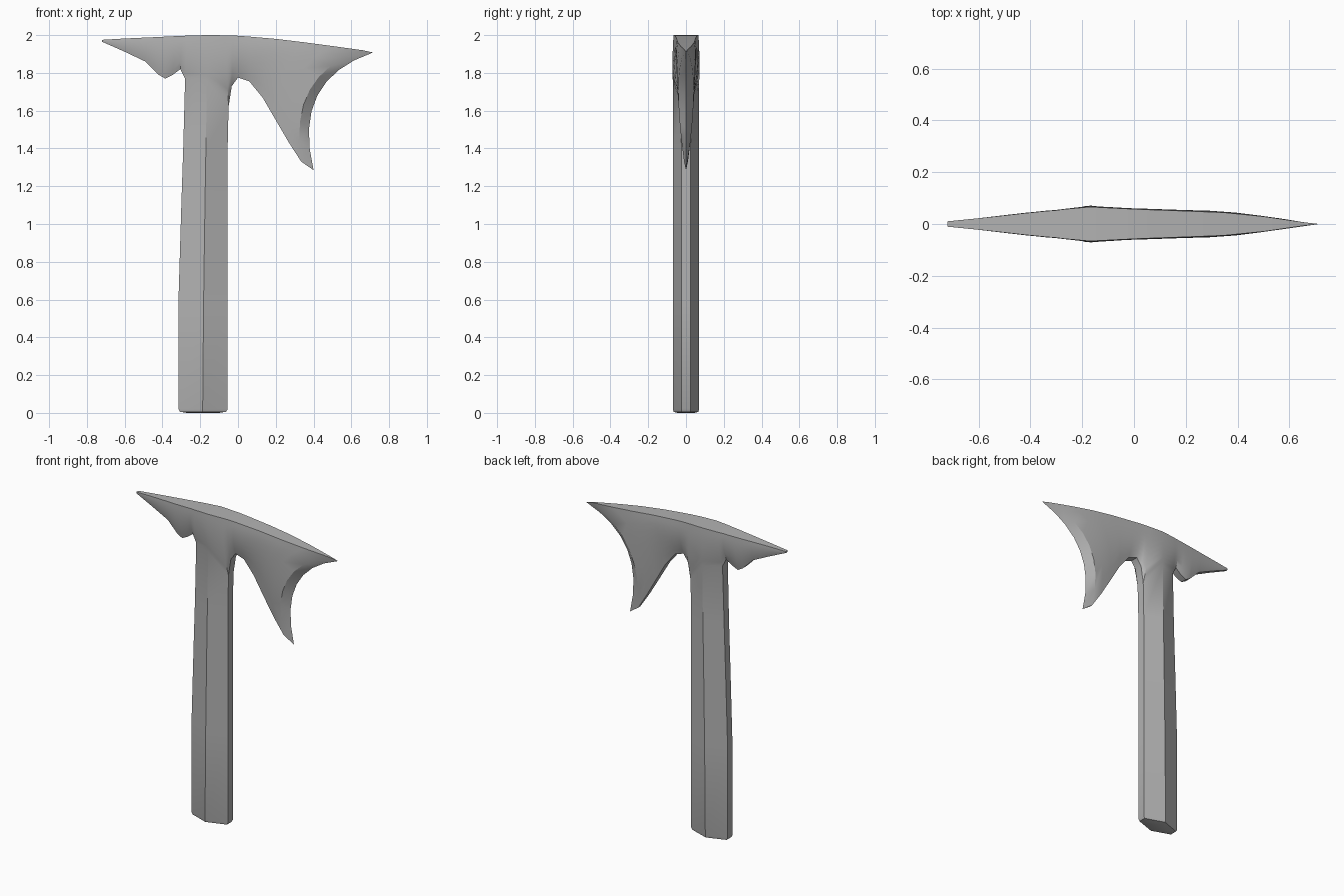
import bpy, bmesh, math
from mathutils import Vector

if "Cube" in bpy.data.objects:
    bpy.data.objects.remove(bpy.data.objects["Cube"])

steel = bpy.data.materials.new("plain grey")
steel.use_nodes = True
GREY = (0.45, 0.45, 0.45, 1)
steel.diffuse_color = GREY
steel.node_tree.nodes["Principled BSDF"].inputs["Base Color"].default_value = GREY

LEVELS = 8


def section(top, mid, bottom):
    """Smooth curve through three (x, half thickness, z) points."""
    a, b, c = Vector(top), Vector(mid), Vector(bottom)
    pts = []
    for k in range(LEVELS + 1):
        t = k / LEVELS
        pts.append(a * (2*t - 1) * (t - 1) + b * 4 * t * (1 - t) + c * t * (2*t - 1))
    return pts


def straight(xt, zt, yt, xb, zb, yb, ym):
    return section((xt, yt, zt), ((xt + xb) / 2, ym, (zt + zb) / 2), (xb, yb, zb))


# Head sections from the beak tip to the neck
head = [
    straight(-.72, 1.975, .01, -.72, 1.965, .008, .01),
    straight(-.6, 1.982, .022, -.6, 1.912, .014, .021),
    straight(-.49, 1.987, .034, -.49, 1.86, .018, .033),
    straight(-.42, 1.99, .042, -.42, 1.79, .02, .04),
    straight(-.38, 1.992, .046, -.385, 1.77, .02, .043),
    straight(-.34, 1.994, .05, -.345, 1.79, .022, .047),
    straight(-.3, 1.996, .053, -.305, 1.82, .025, .05),
    straight(-.27, 1.997, .057, -.28, 1.77, .027, .053),
    straight(-.17, 2, .066, -.165, 1.76, .07, .071),
    straight(-.07, 1.999, .061, -.05, 1.62, .026, .059),
    straight(-.03, 1.998, .059, -.033, 1.73, .026, .057),
    straight(.01, 1.996, .057, 0, 1.775, .026, .056),
    straight(.06, 1.992, .055, .06, 1.755, .026, .055),
    # Blade
    section((.2, .05, 1.98), (.16, .052, 1.86), (.13, .026, 1.67)),
    section((.35, .044, 1.962), (.25, .05, 1.81), (.2, .023, 1.55)),
    section((.5, .029, 1.942), (.32, .047, 1.765), (.27, .018, 1.43)),
    section((.66, .006, 1.92), (.38, .041, 1.71), (.335, .01, 1.33)),
    # Cutting edge
    section((.715, 0, 1.908), (.42, 0, 1.68), (.4, 0, 1.285)),
]

# Handle outline rows: height, back x, ridge x, front x
ROWS = [(1.4, -.29, -.17, -.055), (1.1, -.3, -.175, -.055),
        (.6, -.315, -.182, -.055), (.02, -.315, -.187, -.055)]

bm = bmesh.new()
grid = [[bm.verts.new(p) for p in s] for s in head]
for a, b in zip(grid, grid[1:]):
    for k in range(LEVELS):
        bm.faces.new((a[k], a[k+1], b[k+1], b[k]))

# Handle continues down from the three neck sections
rows = [[Vector((x, y, z)) for x, y in zip(xs, (.025, .07, .025))] for z, *xs in ROWS]
for z, s in ((.006, .94), (0, .65)):
    rows.append([Vector((-.185 + (p.x + .185) * s, p.y * s, z)) for p in rows[3]])
above = [grid[i][-1] for i in (7, 8, 9)]
for row in rows:
    below = [bm.verts.new(p) for p in row]
    for i in (0, 1):
        bm.faces.new((above[i], below[i], below[i+1], above[i+1]))
    above = below

# Mirror the sheet and join both rims
rim = [e for e in bm.edges if e.is_boundary]
twin = {v: bm.verts.new((v.co.x, -v.co.y, v.co.z)) for v in list(bm.verts)}
for f in list(bm.faces):
    bm.faces.new([twin[v] for v in reversed(f.verts)])
for e in rim:
    a, b = e.verts
    bm.faces.new((a, b, twin[b], twin[a]))
bmesh.ops.remove_doubles(bm, verts=bm.verts, dist=.0004)
bmesh.ops.dissolve_degenerate(bm, edges=bm.edges, dist=.0004)
bmesh.ops.recalc_face_normals(bm, faces=bm.faces)

mesh = bpy.data.meshes.new("axe_body")
bm.to_mesh(mesh)
bm.free()
mesh.materials.append(steel)
axe = bpy.data.objects.new("axe_body", mesh)
bpy.context.collection.objects.link(axe)
bpy.context.view_layer.objects.active = axe
axe.select_set(True)
bpy.ops.object.shade_smooth_by_angle(angle=math.radians(30))
